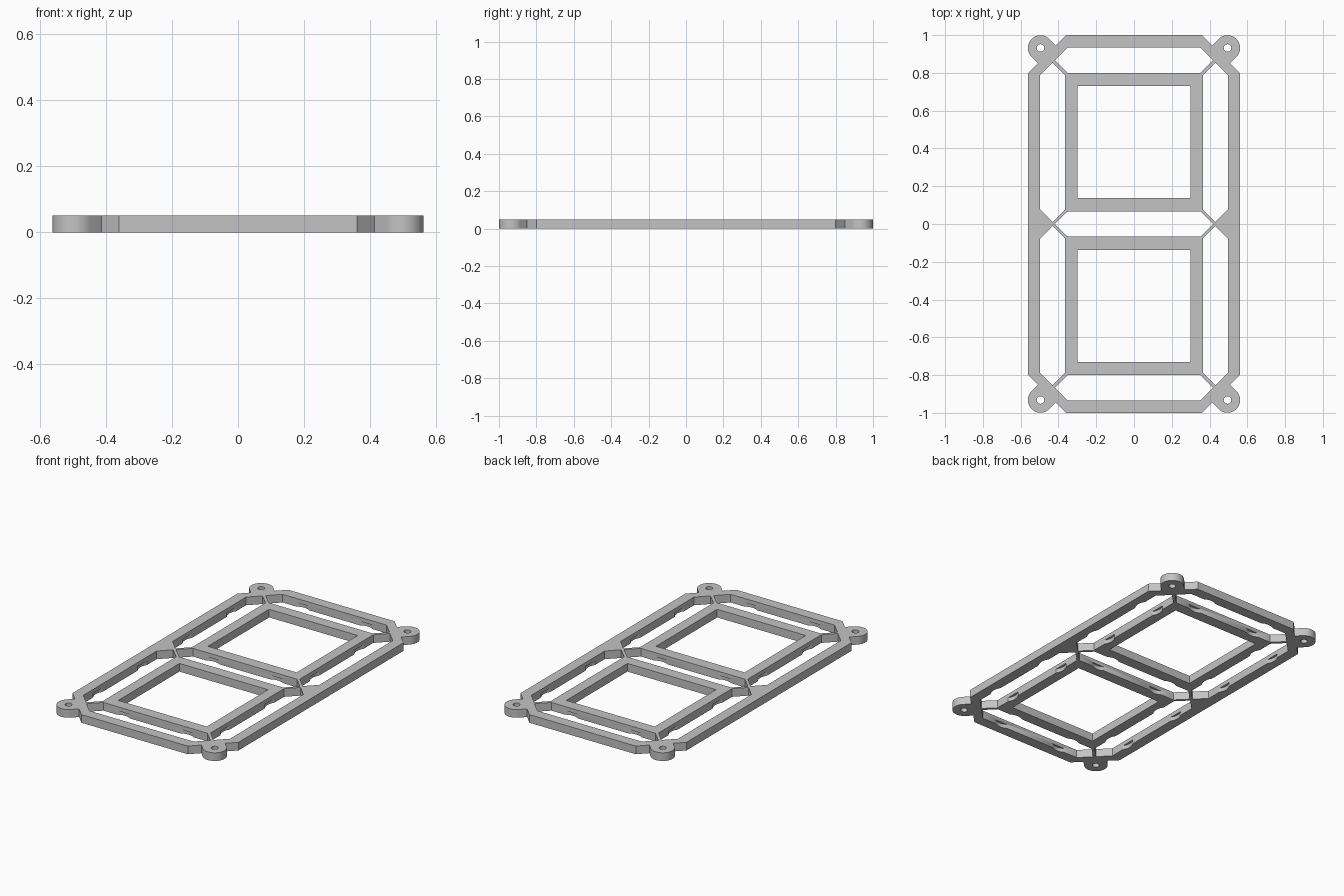
import bpy, bmesh, math

if "Cube" in bpy.data.objects:
    bpy.data.objects.remove(bpy.data.objects["Cube"])

THICK = 0.05        # plate thickness
POCKET = 0.025      # depth of the round pockets in the underside

grey = bpy.data.materials.new("plain_grey")
grey.use_nodes = True
COLOUR = (0.55, 0.55, 0.55, 1)
grey.diffuse_color = COLOUR
grey.node_tree.nodes["Principled BSDF"].inputs["Base Color"].default_value = COLOUR


def prism(name, points, z0, z1):
    """Upright prism over a closed 2D outline."""
    bm = bmesh.new()
    face = bm.faces.new([bm.verts.new((x, y, z0)) for x, y in points])
    top = bmesh.ops.extrude_face_region(bm, geom=[face])["geom"]
    verts = [v for v in top if isinstance(v, bmesh.types.BMVert)]
    bmesh.ops.translate(bm, verts=verts, vec=(0, 0, z1 - z0))
    bmesh.ops.recalc_face_normals(bm, faces=bm.faces)
    mesh = bpy.data.meshes.new(name)
    bm.to_mesh(mesh)
    bm.free()
    obj = bpy.data.objects.new(name, mesh)
    bpy.context.collection.objects.link(obj)
    mesh.materials.append(grey)
    return obj


def arc(cx, cy, r, start, end, n):
    angles = [math.radians(start + (end - start) * i / n) for i in range(n + 1)]
    return [(cx + r * math.cos(a), cy + r * math.sin(a)) for a in angles]


# Outline: one corner with its rounded mounting tab, mirrored to all four
TAB_X, TAB_Y, TAB_R = 0.495, 0.932, 0.067
corner = ([(0.562, 0.798), (0.509, 0.851)]
          + arc(TAB_X, TAB_Y, TAB_R, -45, 135, 24)
          + [(0.414, 0.946), (0.36, 1.0)])
right_half = [(x, -y) for x, y in reversed(corner)] + corner
outline = right_half + [(-x, y) for x, y in reversed(right_half)]
frame = prism("segment_frame", outline, 0, THICK)

cutters = []


def cut(points, z1=THICK + 0.1):
    cutters.append(prism("cutter", points, -0.1, z1))


def segment(cx, cy, straight, half, upright):
    """Six-sided slot with two round pockets under it."""
    tip = straight + half
    shape = [(tip, 0), (straight, half), (-straight, half),
             (-tip, 0), (-straight, -half), (straight, -half)]
    spots = [(-0.215, 0), (0.215, 0)]
    if upright:
        shape = [(-y, x) for x, y in shape]
        spots = [(-y, x) for x, y in spots]
    cut([(cx + x, cy + y) for x, y in shape])
    for x, y in spots:
        cut(arc(cx + x, cy + y, 0.08, 0, 360, 32)[:-1], POCKET)


# Three level slots
for cy in (-0.8665, 0, 0.8665):
    segment(0, cy, 0.352, 0.067, False)

# Four upright slots, two square windows and four screw holes
for sy in (-1, 1):
    for sx in (-1, 1):
        segment(sx * 0.431, sy * 0.432, 0.355, 0.066, True)
        cut(arc(sx * TAB_X, sy * TAB_Y, 0.02, 0, 360, 24)[:-1])
    low, high = sorted((sy * 0.138, sy * 0.73))
    cut([(-0.3, low), (0.3, low), (0.3, high), (-0.3, high)])

# Cut every opening, then drop the cutters
for c in cutters:
    mod = frame.modifiers.new("opening", 'BOOLEAN')
    mod.operation = 'DIFFERENCE'
    mod.solver = 'EXACT'
    mod.object = c
bpy.context.view_layer.update()
depsgraph = bpy.context.evaluated_depsgraph_get()
result = bpy.data.meshes.new_from_object(frame.evaluated_get(depsgraph))
frame.modifiers.clear()
frame.data = result
result.materials.clear()
result.materials.append(grey)
for p in result.polygons:
    p.material_index = 0
for c in cutters:
    bpy.data.objects.remove(c)

# Smooth the rounded walls, keep the edges sharp
bpy.ops.object.select_all(action='DESELECT')
frame.select_set(True)
bpy.context.view_layer.objects.active = frame
bpy.ops.object.shade_smooth_by_angle(angle=math.radians(30))
